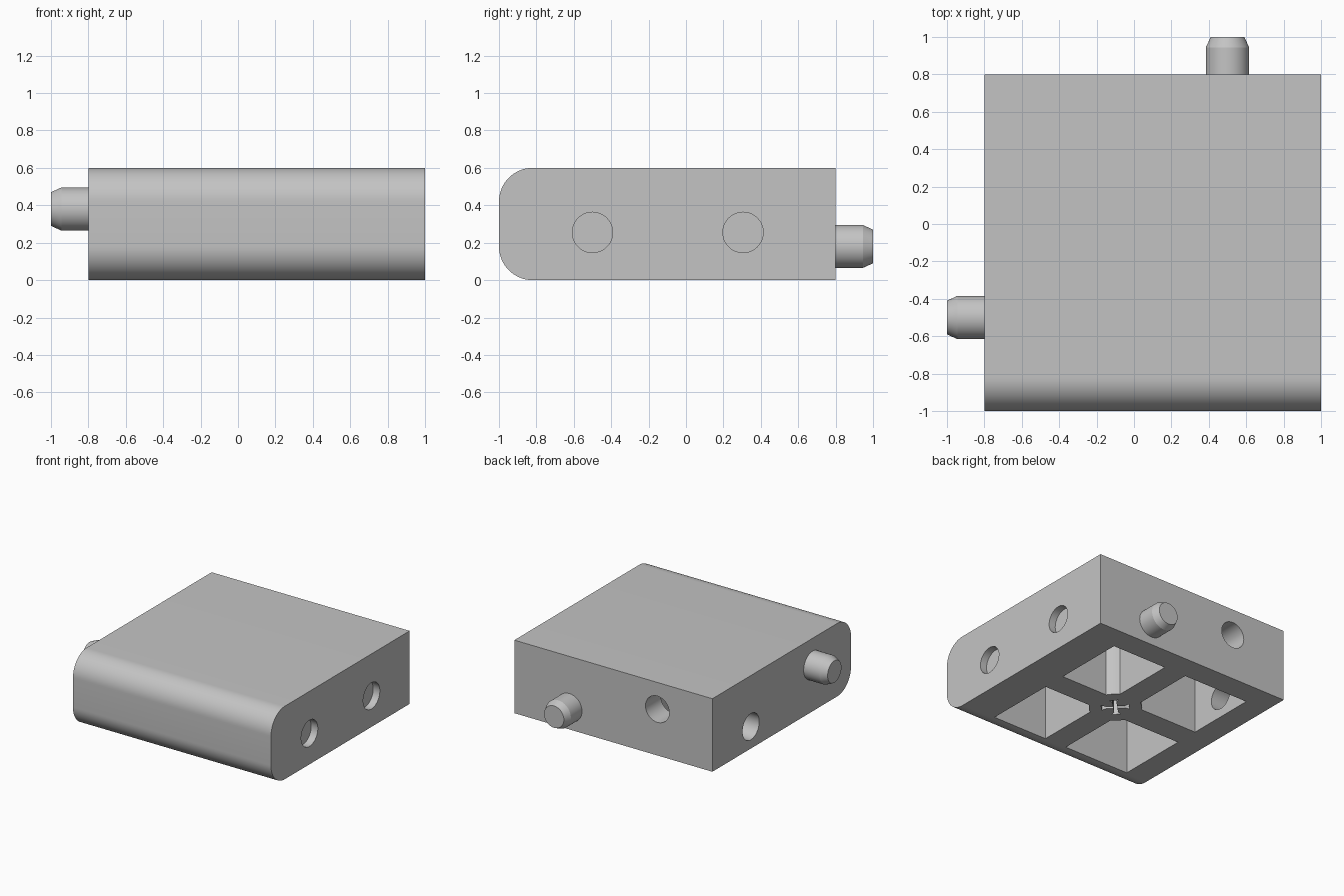
import bpy, bmesh
from math import radians, sin, cos, pi
from mathutils import Matrix, Vector

if "Cube" in bpy.data.objects:
    bpy.data.objects.remove(bpy.data.objects["Cube"])

grey = bpy.data.materials.new("plain grey")
grey.use_nodes = True
colour = (0.55, 0.55, 0.55, 1)
grey.diffuse_color = colour
grey.node_tree.nodes["Principled BSDF"].inputs["Base Color"].default_value = colour

HEIGHT, ROUND = 0.6, 0.18
HUB = Vector((0.1, -0.1, 0))


def finish(bm, name):
    bmesh.ops.recalc_face_normals(bm, faces=bm.faces)
    mesh = bpy.data.meshes.new(name)
    bm.to_mesh(mesh)
    bm.free()
    mesh.materials.append(grey)
    obj = bpy.data.objects.new(name, mesh)
    bpy.context.collection.objects.link(obj)
    return obj


def extrude(points, offset, name):
    """Solid made by pushing a flat outline along offset."""
    bm = bmesh.new()
    face = bm.faces.new([bm.verts.new(p) for p in points])
    top = bmesh.ops.extrude_face_region(bm, geom=[face])["geom"]
    moved = [v for v in top if isinstance(v, bmesh.types.BMVert)]
    bmesh.ops.translate(bm, verts=moved, vec=offset)
    return finish(bm, name)


def lathe(rings, base, axis, name, sides=48):
    """Stack of (distance, radius) rings along axis, capped at both ends."""
    turn = Vector((0, 0, 1)).rotation_difference(Vector(axis)).to_matrix().to_4x4()
    place = Matrix.Translation(base) @ turn
    bm = bmesh.new()
    loops = [[bm.verts.new(place @ Vector((r * cos(2 * pi * i / sides),
                                           r * sin(2 * pi * i / sides), d)))
              for i in range(sides)] for d, r in rings]
    for low, high in zip(loops, loops[1:]):
        for i in range(sides):
            j = (i + 1) % sides
            bm.faces.new((low[i], low[j], high[j], high[i]))
    bm.faces.new(loops[0])
    bm.faces.new(loops[-1])
    return finish(bm, name)


def combine(target, tool, operation):
    mod = target.modifiers.new("cut", 'BOOLEAN')
    mod.operation, mod.solver, mod.object = operation, 'EXACT', tool
    bpy.context.view_layer.objects.active = target
    bpy.ops.object.modifier_apply(modifier=mod.name)
    bpy.data.objects.remove(tool)


def smooth(obj):
    bpy.ops.object.select_all(action='DESELECT')
    obj.select_set(True)
    bpy.context.view_layer.objects.active = obj
    bpy.ops.object.shade_smooth_by_angle(angle=radians(20))


# Block with a rounded front, drawn as a side profile
profile = [(-0.8, 0.8, 0), (-0.8, 0.8, HEIGHT)]
for centre_z, start in ((HEIGHT - ROUND, 90), (ROUND, 180)):
    for step in range(17):
        a = radians(start + 90 * step / 16)
        profile.append((-0.8, -1 + ROUND + ROUND * cos(a), centre_z + ROUND * sin(a)))
block = extrude(profile, (1.8, 0, 0), "block")

# Four pockets open underneath
for x0, x1 in ((-0.6, 0.0), (0.2, 0.7)):
    for y0, y1 in ((-0.8, -0.2), (0.0, 0.6)):
        outline = [(x0, y0, -0.1), (x1, y0, -0.1), (x1, y1, -0.1), (x0, y1, -0.1)]
        combine(block, extrude(outline, (0, 0, 0.6), "pocket_cutter"), 'DIFFERENCE')

# Round hub where the ribs cross, with a diagonal cross-shaped socket
combine(block, lathe([(0, 0.2), (0.55, 0.2)], HUB, (0, 0, 1), "hub"), 'UNION')
socket = []
for arm in range(4):
    spin = Matrix.Rotation(radians(45 + 90 * arm), 3, 'Z')
    for p in ((0.105, -0.035), (0.105, 0.035), (0.07, 0.015), (0.015, 0.015), (0.015, 0.07)):
        if p[0] >= p[1]:
            socket.append(HUB + spin @ Vector((p[0], p[1], -0.1)))
        if p == (0.105, -0.035):
            socket.insert(-1, HUB + spin @ Vector((0.07, -0.015, -0.1)))
combine(block, extrude(socket, (0, 0, 0.5), "socket_cutter"), 'DIFFERENCE')

# Peg holes: shallow on the left side, through the wall elsewhere
holes = [((1, -0.5, 0.255), (-1, 0, 0), 0.06),
         ((1, 0.305, 0.255), (-1, 0, 0), 0.06),
         ((-0.8, 0.3, 0.18), (1, 0, 0), 0.3),
         ((-0.3, 0.8, 0.38), (0, -1, 0), 0.3)]
for base, axis, depth in holes:
    cutter = lathe([(-0.1, 0.108), (depth, 0.108)], base, axis, "hole_cutter")
    combine(block, cutter, 'DIFFERENCE')
smooth(block)

# Chamfered pegs
pegs = [("back_peg", (0.5, 0.8, 0.18), (0, 1, 0)),
        ("right_peg", (-0.8, -0.5, 0.38), (-1, 0, 0))]
for name, base, axis in pegs:
    smooth(lathe([(-0.05, 0.115), (0.145, 0.115), (0.2, 0.09)], base, axis, name))
